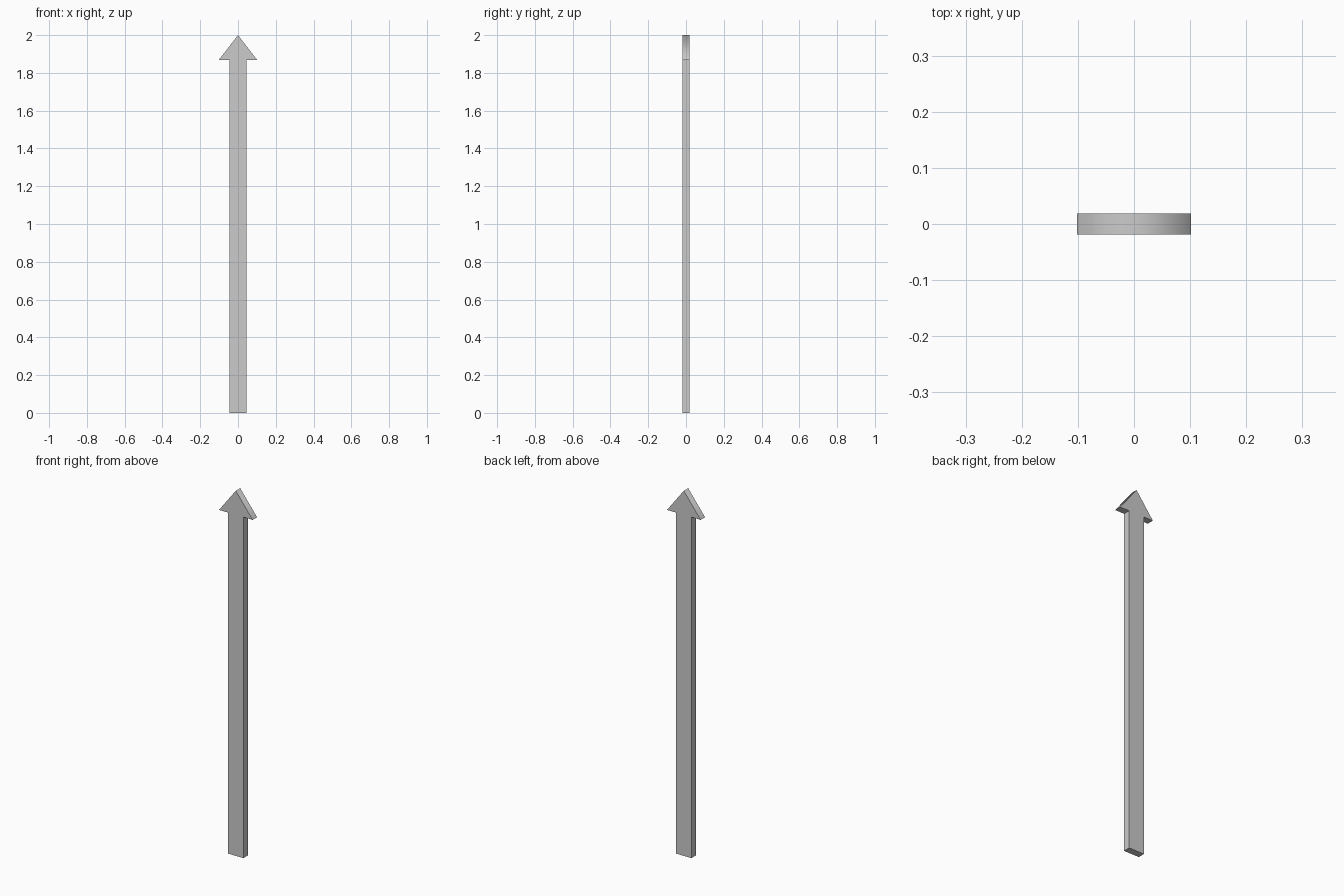
import bpy, bmesh

if "Cube" in bpy.data.objects:
    bpy.data.objects.remove(bpy.data.objects["Cube"])

# Arrow outline in the XZ plane, right half from base to tip, then mirrored
HALF_DEPTH = 0.019
right = [(0.046, 0.0), (0.046, 1.868), (0.102, 1.868)]
outline = right + [(0.0, 2.0)] + [(-x, z) for x, z in reversed(right)]

# Extrude the outline through its thickness
bm = bmesh.new()
face = bm.faces.new([bm.verts.new((x, -HALF_DEPTH, z)) for x, z in outline])
ext = bmesh.ops.extrude_face_region(bm, geom=[face], use_keep_orig=True)
moved = [g for g in ext["geom"] if isinstance(g, bmesh.types.BMVert)]
bmesh.ops.translate(bm, verts=moved, vec=(0, 2 * HALF_DEPTH, 0))
bmesh.ops.recalc_face_normals(bm, faces=bm.faces)

# Smooth only over the ridge at the tip; every other edge stays crisp
for f in bm.faces:
    f.smooth = True
for e in bm.edges:
    e.smooth = all(v.co.z > 1.99 for v in e.verts)

mesh = bpy.data.meshes.new("arrow")
bm.to_mesh(mesh)
bm.free()
arrow = bpy.data.objects.new("arrow", mesh)
bpy.context.collection.objects.link(arrow)
